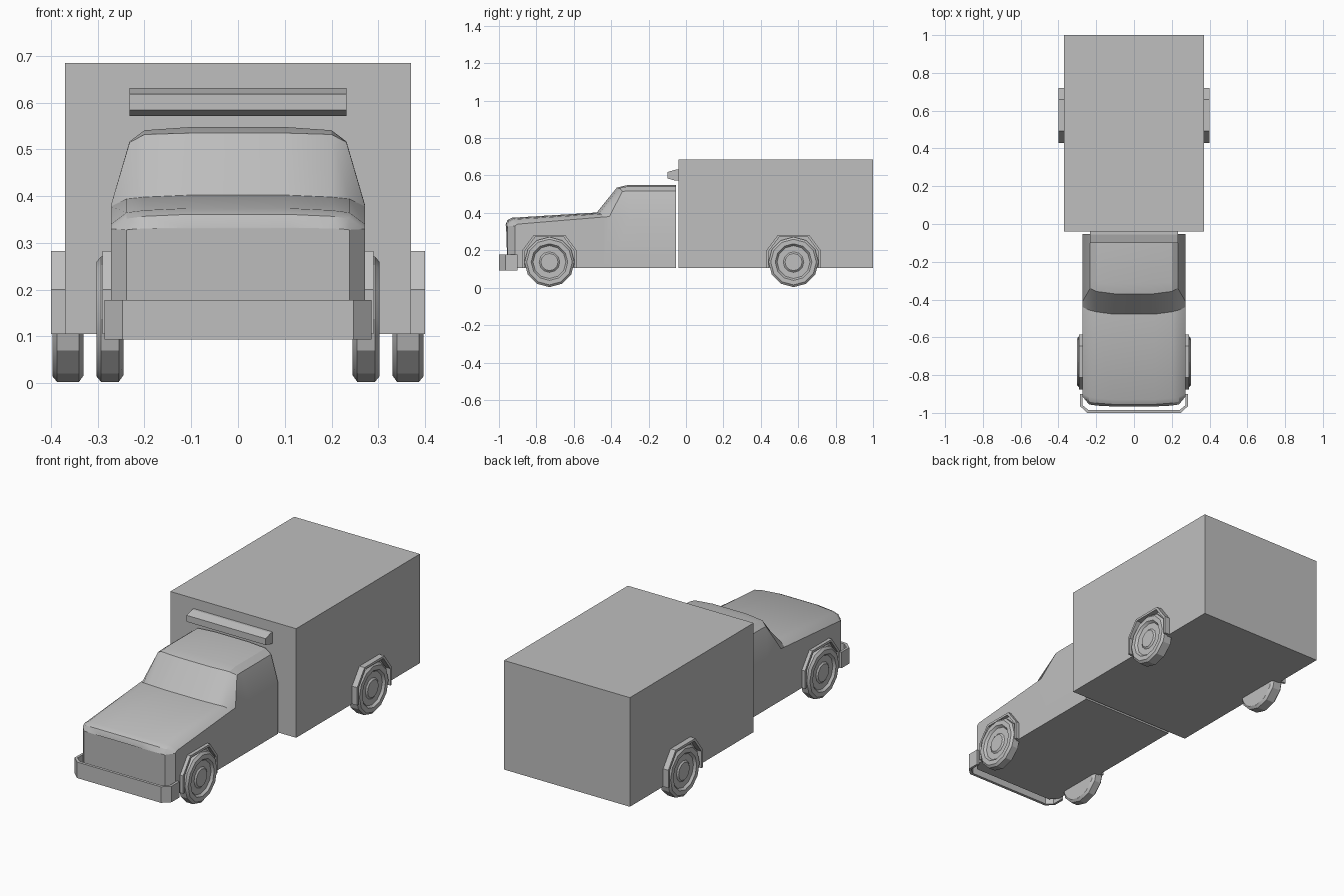
import bpy, bmesh
from math import sin, cos, pi, radians

cube = bpy.data.objects.get("Cube")
if cube:
    bpy.data.objects.remove(cube, do_unlink=True)

grey = bpy.data.materials.new("plain grey")
grey.use_nodes = True
GREY = (0.52, 0.52, 0.52, 1)
grey.diffuse_color = GREY
grey.node_tree.nodes["Principled BSDF"].inputs["Base Color"].default_value = GREY


def make(name, bm, smooth=None):
    """Finish a bmesh as a named object."""
    bmesh.ops.remove_doubles(bm, verts=bm.verts, dist=0.0001)
    bmesh.ops.recalc_face_normals(bm, faces=bm.faces)
    mesh = bpy.data.meshes.new(name)
    bm.to_mesh(mesh)
    bm.free()
    mesh.materials.append(grey)
    ob = bpy.data.objects.new(name, mesh)
    bpy.context.collection.objects.link(ob)
    if smooth:
        bpy.ops.object.select_all(action="DESELECT")
        ob.select_set(True)
        bpy.context.view_layer.objects.active = ob
        bpy.ops.object.shade_smooth_by_angle(angle=radians(smooth))
    return ob


def loft(name, rings, smooth=None, closed=False, caps=True):
    """Skin a list of closed rings; optionally cap the ends."""
    bm = bmesh.new()
    rows = [[bm.verts.new(p) for p in ring] for ring in rings]
    n = len(rows[0])
    pairs = list(zip(rows, rows[1:]))
    if closed:
        pairs.append((rows[-1], rows[0]))
    for a, b in pairs:
        for i in range(n):
            j = (i + 1) % n
            bm.faces.new((a[i], a[j], b[j], b[i]))
    if caps and not closed:
        bm.faces.new(rows[0])
        bm.faces.new(rows[-1])
    return make(name, bm, smooth)


def extrude_x(name, profile, x0, x1):
    """Extrude a (y, z) outline along x."""
    return loft(name, [[(x, y, z) for y, z in profile] for x in (x0, x1)])


# Cargo box
extrude_x("cargo_box", [(-0.04, 0.105), (1, 0.105), (1, 0.685), (-0.04, 0.685)], -0.37, 0.37)

# Cab and hood: half sections from belt line to crown, front to back
sections = [
    [(0.238, -0.955, 0.328), (0.22, -0.958, 0.33), (0.19, -0.962, 0.331), (0.11, -0.966, 0.333)],
    [(0.272, -0.915, 0.33), (0.238, -0.94, 0.352), (0.2, -0.948, 0.357), (0.11, -0.955, 0.361)],
    [(0.272, -0.9, 0.34), (0.238, -0.915, 0.365), (0.2, -0.922, 0.37), (0.11, -0.93, 0.374)],
    [(0.272, -0.44, 0.378), (0.238, -0.455, 0.394), (0.2, -0.465, 0.398), (0.11, -0.477, 0.402)],
    [(0.272, -0.41, 0.38), (0.232, -0.34, 0.515), (0.2, -0.357, 0.532), (0.1, -0.37, 0.535)],
    [(0.272, -0.3, 0.38), (0.232, -0.3, 0.517), (0.2, -0.31, 0.541), (0.1, -0.315, 0.548)],
    [(0.272, -0.053, 0.38), (0.232, -0.053, 0.517), (0.2, -0.053, 0.541), (0.1, -0.053, 0.548)],
]
rings = []
for half in sections:
    x, y, z = half[0]
    half = [(x, y, 0.105)] + half
    rings.append(half + [(-px, py, pz) for px, py, pz in reversed(half)])
loft("cab_body", rings, smooth=25)

# Wraparound front bumper, open at the back
outer = [(0.285, -0.9), (0.285, -0.965), (0.247, -1)]
inner = [(0.272, -0.9), (0.272, -0.96), (0.241, -0.985)]
bumper = [[(x, y, 0.093), (x, y, 0.178), (u, v, 0.178), (u, v, 0.093)]
          for (x, y), (u, v) in zip(outer, inner)]
bumper += [[(-x, y, z) for x, y, z in ring] for ring in reversed(bumper)]
loft("front_bumper", bumper)

# Roof light bar
extrude_x("light_bar", [(-0.04, 0.572), (-0.055, 0.572), (-0.1, 0.584),
                        (-0.1, 0.618), (-0.055, 0.631), (-0.04, 0.631)], -0.232, 0.232)

# Wheels and wheel arches
arch = [(0.145, 0.105), (0.145, 0.2), (0.083, 0.283)]
lip = [(0.133, 0.105), (0.133, 0.195), (0.076, 0.271)]


def mirror_outline(pts):
    return pts + [(-a, z) for a, z in reversed(pts)]


def wheel(name, side, x0, x1, y):
    """Revolve a tyre, rim and hub section around the axle."""
    profile = [(0.001, x0), (0.12, x0), (0.134, x0 + 0.01), (0.134, x1 - 0.01),
               (0.122, x1), (0.098, x1), (0.088, x1 - 0.012), (0.055, x1 - 0.012),
               (0.046, x1 - 0.005), (0.001, x1 - 0.005)]
    steps = 12
    loft(name, [[(side * x, y + r * sin(2 * pi * k / steps), 0.137 - r * cos(2 * pi * k / steps))
                 for k in range(steps)] for r, x in profile], smooth=25)


for end, y, x0, x1, a0, a1 in (("front", -0.73, 0.245, 0.303, 0.26, 0.29),
                               ("rear", 0.575, 0.33, 0.397, 0.36, 0.4)):
    for label, side in (("left", 1), ("right", -1)):
        wheel(f"{end}_wheel_{label}", side, x0, x1, y)
        rings = []
        for (a, z), (b, w) in zip(mirror_outline(arch), mirror_outline(lip)):
            rings.append([(side * a0, y + a, z), (side * a1, y + a, z),
                          (side * a1, y + b, w), (side * a0, y + b, w)])
        loft(f"{end}_wheel_arch_{label}", rings)
